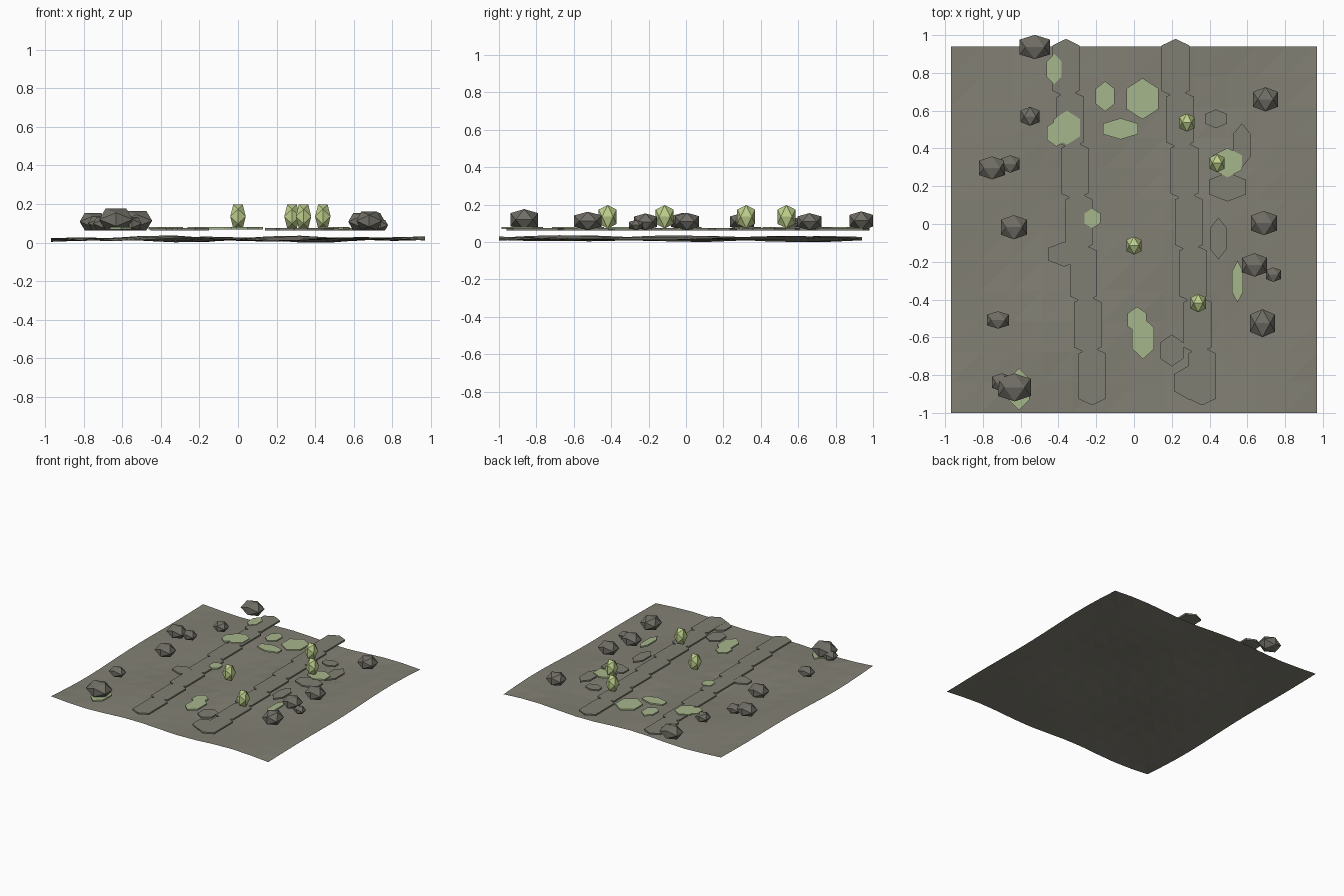
import bpy, math

if "Cube" in bpy.data.objects:
    bpy.data.objects.remove(bpy.data.objects["Cube"])


def material(name, rgb):
    m = bpy.data.materials.new(name)
    lin = [((c / 255 + 0.055) / 1.055) ** 2.4 for c in rgb]
    m.diffuse_color = (*lin, 1)
    m.use_nodes = True
    m.node_tree.nodes["Principled BSDF"].inputs["Base Color"].default_value = m.diffuse_color
    return m


EARTH = material("earth", (130, 128, 116))
TRACK = material("track_grey", (128, 127, 115))
ROCK = material("rock_grey", (112, 110, 101))
MOSS = material("moss_green", (166, 182, 139))
TUFT = material("tuft_green", (190, 207, 140))


def make(name, verts, faces, mat):
    me = bpy.data.meshes.new(name)
    me.from_pydata(verts, [], faces)
    me.materials.append(mat)
    ob = bpy.data.objects.new(name, me)
    bpy.context.collection.objects.link(ob)
    return ob


# Icosahedron standing on its two-vertex edge, given half sizes per axis
G = (1 + math.sqrt(5)) / 2
ICO = [(-1, 0, G), (1, 0, G), (-1, 0, -G), (1, 0, -G),
       (0, -G, -1), (0, -G, 1), (0, G, -1), (0, G, 1),
       (G, 1, 0), (G, -1, 0), (-G, 1, 0), (-G, -1, 0)]


def ico(name, c, h, mat):
    def near(a, b):
        return abs(sum((p - q) ** 2 for p, q in zip(ICO[a], ICO[b])) - 4) < 0.01
    faces = []
    for a in range(12):
        for b in range(a + 1, 12):
            for d in range(b + 1, 12):
                if near(a, b) and near(b, d) and near(a, d):
                    A, B, D = ICO[a], ICO[b], ICO[d]
                    det = (A[0] * (B[1] * D[2] - B[2] * D[1])
                           - A[1] * (B[0] * D[2] - B[2] * D[0])
                           + A[2] * (B[0] * D[1] - B[1] * D[0]))
                    faces.append((a, b, d) if det > 0 else (a, d, b))
    verts = [tuple(c[k] + v[k] / G * h[k] for k in range(3)) for v in ICO]
    return make(name, verts, faces, mat)


# Flat hexagonal plate pointing along y; tip = length of each pointed end
def plate(name, x, y, hx, hy, z0, z1, mat, tip=None):
    s = hy - (hy / 2 if tip is None else tip)
    ring = [(0, hy), (-hx, s), (-hx, -s), (0, -hy), (hx, -s), (hx, s)]
    verts = [(x + a, y + b, z) for z in (z0, z1) for a, b in ring]
    faces = [tuple(range(5, -1, -1)), tuple(range(6, 12))]
    faces += [(i, (i + 1) % 6, (i + 1) % 6 + 6, i + 6) for i in range(6)]
    return make(name, verts, faces, mat)


# Gently rolling ground sheet
N = 12
pts = []
for j in range(N + 1):
    for i in range(N + 1):
        x, y = -0.97 + 1.94 * i / N, -1 + 1.94 * j / N
        pts.append((x, y, 0.010 * math.sin(4 * x) * math.cos(5 * y)
                    + 0.009 * math.sin(7 * x + 3 * y)))
low, high = min(p[2] for p in pts), max(p[2] for p in pts)
pts = [(x, y, (z - low) / (high - low) * 0.036 + 0.002) for x, y, z in pts]
pts = [(x, y, z - 0.002) for x, y, z in pts]
tris = []
for j in range(N):
    for i in range(N):
        a = j * (N + 1) + i
        tris += [(a, a + 1, a + N + 2), (a, a + N + 2, a + N + 1)]
make("ground", pts, tris, EARTH)

# Two worn wheel tracks, each a chain of plates drifting to the right
SEG = 7
for side, x0, x1, w in (("left", -0.36, -0.222, 0.072), ("right", 0.22, 0.36, 0.074)):
    for k in range(SEG):
        t = k / (SEG - 1)
        plate(f"{side}_track_{k}", x0 + (x1 - x0) * t, 0.825 - 1.63 * t,
              w, 0.155, 0.062, 0.075, TRACK, 0.035)
plate("right_track_end", 0.29, -0.84, 0.078, 0.09, 0.062, 0.074, TRACK)

# Grey patches: x, y, half width, half length
for k, p in enumerate([(0.434, 0.557, 0.058, 0.05), (0.571, 0.416, 0.048, 0.117),
                       (0.495, 0.196, 0.098, 0.077), (0.447, -0.077, 0.044, 0.111),
                       (-0.37, -0.16, 0.085, 0.066), (0.20, -0.67, 0.061, 0.085)]):
    plate(f"grey_patch_{k}", *p, 0.062, 0.074, TRACK)

# Moss patches
for k, p in enumerate([(-0.423, 0.82, 0.04, 0.08), (-0.355, 0.51, 0.07, 0.09),
                       (-0.41, 0.48, 0.05, 0.07), (-0.153, 0.676, 0.05, 0.08),
                       (0.045, 0.663, 0.085, 0.109), (-0.071, 0.504, 0.093, 0.056),
                       (0.495, 0.325, 0.078, 0.077), (-0.22, 0.03, 0.042, 0.053),
                       (0.548, -0.305, 0.029, 0.111), (0.016, -0.507, 0.05, 0.069),
                       (0.048, -0.605, 0.058, 0.111), (-0.608, -0.875, 0.056, 0.111)]):
    plate(f"moss_patch_{k}", *p, 0.068, 0.08, MOSS)

# Rocks along both sides
for k, (x, y, hx, hy) in enumerate([
        (-0.525, 0.937, 0.08, 0.064), (-0.55, 0.57, 0.05, 0.05),
        (-0.752, 0.297, 0.069, 0.061), (-0.655, 0.318, 0.05, 0.046),
        (-0.636, -0.017, 0.069, 0.064), (-0.72, -0.508, 0.058, 0.046),
        (-0.70, -0.838, 0.052, 0.048), (-0.633, -0.865, 0.087, 0.074),
        (0.696, 0.66, 0.066, 0.064), (0.688, 0.005, 0.069, 0.064),
        (0.638, -0.217, 0.066, 0.062), (0.738, -0.268, 0.04, 0.038),
        (0.68, -0.525, 0.066, 0.074)]):
    hz = 0.35 * (hx + hy)
    ico(f"rock_{k}", (x, y, 0.063 + hz), (hx, hy, hz), ROCK)

# Upright grass tufts
for k, (x, y) in enumerate([(0.28, 0.537), (0.44, 0.322), (0.0, -0.114), (0.34, -0.419)]):
    ico(f"grass_tuft_{k}", (x, y, 0.135), (0.04, 0.048, 0.062), TUFT)
